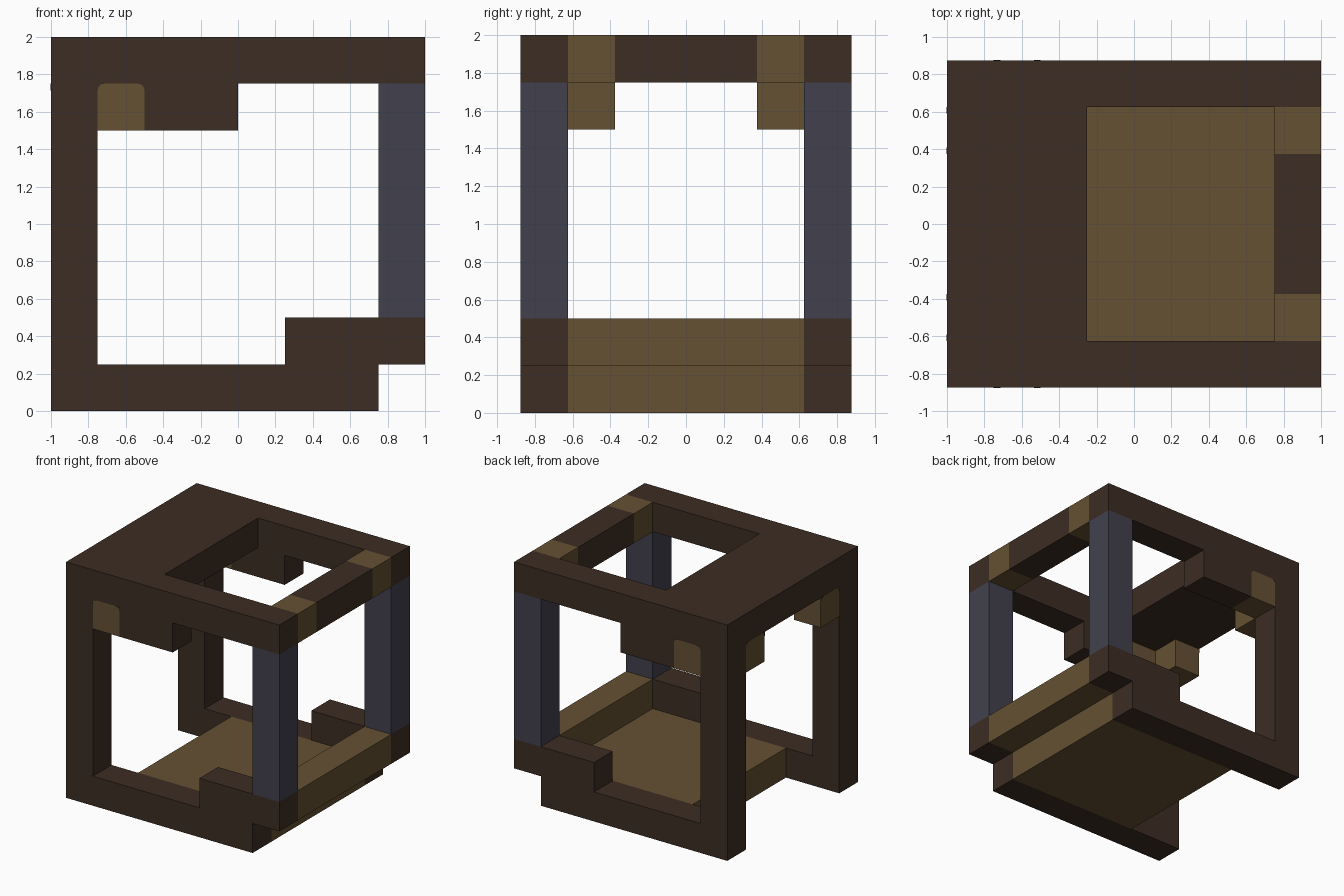
import bpy, bmesh, math

if "Cube" in bpy.data.objects:
    bpy.data.objects.remove(bpy.data.objects["Cube"], do_unlink=True)


def material(name, rgb):
    m = bpy.data.materials.new(name)
    m.use_nodes = True
    m.diffuse_color = (*rgb, 1)
    m.node_tree.nodes["Principled BSDF"].inputs["Base Color"].default_value = (*rgb, 1)
    return m


DARK = material("dark_brown_wood", (0.045, 0.026, 0.017))
TAN = material("tan_wood", (0.130, 0.082, 0.033))
SLATE = material("slate_blue", (0.054, 0.053, 0.076))


def prism(name, mat, points, depth):
    """Extrude a closed outline of 3D points along the depth vector."""
    bm = bmesh.new()
    face = bm.faces.new([bm.verts.new(p) for p in points])
    out = bmesh.ops.extrude_face_region(bm, geom=[face])["geom"]
    bmesh.ops.translate(bm, vec=depth,
                        verts=[g for g in out if isinstance(g, bmesh.types.BMVert)])
    bmesh.ops.recalc_face_normals(bm, faces=bm.faces)
    mesh = bpy.data.meshes.new(name)
    bm.to_mesh(mesh)
    bm.free()
    mesh.materials.append(mat)
    obj = bpy.data.objects.new(name, mesh)
    bpy.context.collection.objects.link(obj)
    return obj


def box(name, mat, x, y, z):
    outline = [(x[0], y[0], z[0]), (x[1], y[0], z[0]), (x[1], y[1], z[0]), (x[0], y[1], z[0])]
    return prism(name, mat, outline, (0, 0, z[1] - z[0]))


def corner_outline(edge, direction, top, r=0.035):
    """Small spandrel that rounds off an upper corner of a peg face."""
    pts = [(edge, top)]
    for i in range(5):
        a = math.pi / 2 * i / 4
        pts.append((edge + direction * r * (1 - math.sin(a)), top - r * (1 - math.cos(a))))
    return pts


IN, OUT = 0.625, 0.875      # inner and outer faces of the side frames
LOW, HIGH = 1.5, 1.75       # height range of the pegs
PLATE = 0.002

# C-shaped side frame outline in x, z
frame = [(-1, 0), (.75, 0), (.75, .25), (1, .25), (1, .5), (.25, .5), (.25, .25), (-.75, .25),
         (-.75, HIGH), (-.5, HIGH), (-.5, LOW), (0, LOW), (0, HIGH), (1, HIGH), (1, 2), (-1, 2)]

for s, side in ((-1, "front"), (1, "back")):
    prism(side + "_side_frame", DARK, [(x, s * IN, z) for x, z in frame], (0, s * (OUT - IN), 0))
    wide = sorted((s * IN, s * OUT))
    inner = sorted((s * .375, s * IN))
    box(side + "_post", SLATE, (.75, 1), wide, (.5, HIGH))
    # Pegs beside the corner post, and the inlaid block on the end rail
    box(side + "_outer_peg", TAN, (-.75, -.5), wide, (LOW, HIGH))
    box(side + "_inner_peg", TAN, (-1, -.75), inner, (LOW, HIGH))
    box(side + "_rail_block", TAN, (.75, 1), inner, (HIGH, 2))
    # Rounded upper corners of the peg faces
    for edge, d in ((-.75, 1), (-.5, -1)):
        prism(side + "_outer_peg_corner", DARK,
              [(x, s * OUT, z) for x, z in corner_outline(edge, d, HIGH)], (0, s * PLATE, 0))
    for edge, d in ((inner[0], 1), (inner[1], -1)):
        prism(side + "_inner_peg_corner", DARK,
              [(-1, y, z) for y, z in corner_outline(edge, d, HIGH)], (-PLATE, 0, 0))

# Roof, end rail, floor and sill
box("roof_panel", DARK, (-1, -.25), (-IN, IN), (HIGH, 2))
box("end_rail", DARK, (.75, 1), (-.375, .375), (HIGH, 2))
box("floor_panel", TAN, (-.5, .75), (-IN, IN), (0, .25))
box("end_sill", TAN, (.75, 1), (-IN, IN), (.25, .5))
